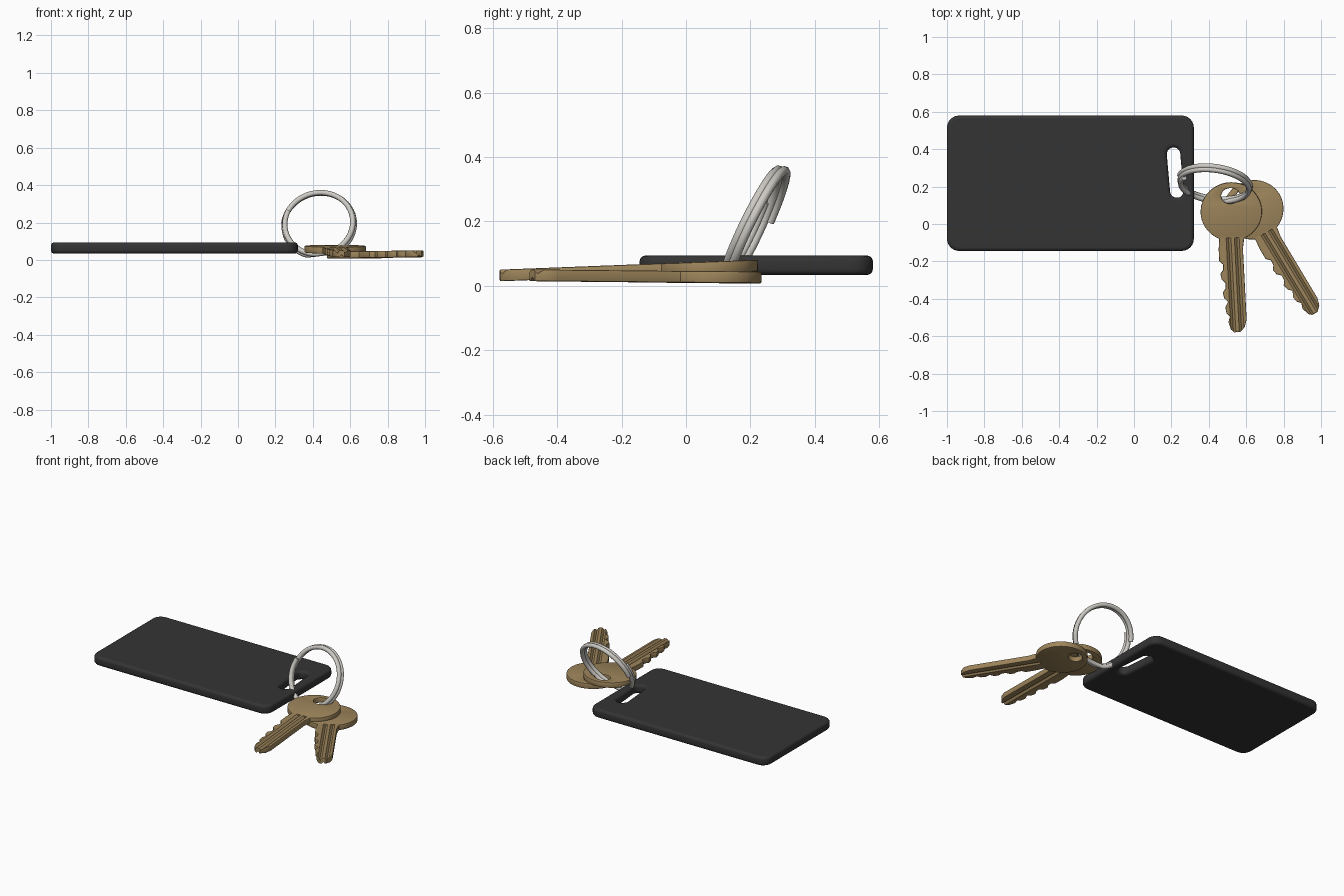
import bpy
import math
from mathutils import Matrix, Vector

cube = bpy.data.objects.get("Cube")
if cube:
    bpy.data.objects.remove(cube)


def material(name, rgb, metallic=0.0):
    m = bpy.data.materials.new(name)
    m.use_nodes = True
    m.diffuse_color = (*rgb, 1)
    m.node_tree.nodes["Principled BSDF"].inputs["Base Color"].default_value = (*rgb, 1)
    return m


BLACK = material("black plastic", (0.034, 0.034, 0.034))
BRASS = material("brass", (0.34, 0.235, 0.105))
STEEL = material("steel", (0.61, 0.59, 0.55))


def arc(cx, cy, rx, ry, start, end, steps):
    angles = [math.radians(start + (end - start) * i / steps) for i in range(steps + 1)]
    return [(cx + rx * math.cos(a), cy + ry * math.sin(a)) for a in angles]


def rounded_rect(cx, cy, hx, hy, r, steps=6):
    corners = ((1, 1, 0), (-1, 1, 90), (-1, -1, 180), (1, -1, 270))
    return [p for sx, sy, a in corners
            for p in arc(cx + sx * (hx - r), cy + sy * (hy - r), r, r, a, a + 90, steps)]


def to_mesh(obj, mat, angle):
    bpy.ops.object.select_all(action="DESELECT")
    obj.select_set(True)
    bpy.context.view_layer.objects.active = obj
    bpy.ops.object.convert(target="MESH")
    obj = bpy.context.view_layer.objects.active
    obj.data.materials.clear()
    obj.data.materials.append(mat)
    bpy.ops.object.shade_smooth_by_angle(angle=math.radians(angle))
    return obj


def new_curve(name, loops, dims, cyclic=True):
    cu = bpy.data.curves.new(name, "CURVE")
    cu.dimensions = dims
    for loop in loops:
        sp = cu.splines.new("POLY")
        sp.points.add(len(loop) - 1)
        for pt, co in zip(sp.points, loop):
            pt.co = (*co, 0, 1) if len(co) == 2 else (*co, 1)
        sp.use_cyclic_u = cyclic
    obj = bpy.data.objects.new(name, cu)
    bpy.context.collection.objects.link(obj)
    return obj


def plate(name, loops, thickness, edge, mat, rounding=1):
    """Flat slab with holes and softened rims, centred on its own z."""
    obj = new_curve(name, loops, "2D")
    cu = obj.data
    cu.fill_mode = "BOTH"
    cu.extrude = thickness / 2 - edge
    cu.bevel_depth = edge
    cu.bevel_resolution = rounding
    cu.offset = -edge
    return to_mesh(obj, mat, 40)


# Card with a slightly slanted strap slot
tilt = Matrix.Rotation(math.radians(5), 2)
slot = [tuple(tilt @ Vector(p) + Vector((0.22, 0.275)))
        for p in rounded_rect(0, 0, 0.036, 0.135, 0.0355)]
card = plate("card", [rounded_rect(-0.34, 0.218, 0.66, 0.362, 0.065), slot],
             0.06, 0.018, BLACK, 3)
card.location.z = 0.064


# Keys: round bow, toothed blade, long grooves on both faces
def key(name, x, y, z, turn, pitch):
    bow = arc(0, 0, 0.164, 0.157, -68, 244, 36)
    teeth = [(-0.078, -0.2), (-0.078, -0.26), (-0.058, -0.28), (-0.06, -0.31),
             (-0.075, -0.33), (-0.07, -0.36), (-0.05, -0.38), (-0.052, -0.41),
             (-0.068, -0.43), (-0.062, -0.46), (-0.042, -0.48), (-0.058, -0.51),
             (-0.054, -0.54), (-0.036, -0.56), (-0.046, -0.59), (-0.034, -0.63)]
    tip = [(-0.018, -0.645), (0.015, -0.645), (0.04, -0.62), (0.052, -0.58), (0.052, -0.2)]
    hole = arc(0, 0.085, 0.05, 0.042, 0, 345, 23)
    obj = plate(name, [bow + teeth + tip, hole], 0.036, 0.004, BRASS)
    for gx, side in ((-0.022, 1), (0.022, 1), (0.0, -1)):
        bpy.ops.mesh.primitive_cylinder_add(vertices=4, radius=0.015, depth=0.56,
                                            location=(gx, -0.42, side * 0.02),
                                            rotation=(math.pi / 2, 0, 0))
        cutter = bpy.context.object
        cutter.hide_render = True
        mod = obj.modifiers.new("groove", "BOOLEAN")
        mod.object = cutter
        mod.solver = "EXACT"
        bpy.context.view_layer.update()
        bpy.context.view_layer.objects.active = obj
        bpy.ops.object.modifier_apply(modifier=mod.name)
        bpy.data.objects.remove(cutter)
    obj.data.materials.clear()
    obj.data.materials.append(BRASS)
    obj.location = (x, y, z)
    obj.rotation_euler = (math.radians(pitch), 0, math.radians(turn))


key("upper_key", 0.52, 0.066, 0.057, 3, 2.2)
key("lower_key", 0.637, 0.076, 0.027, 31, -0.5)

# Split ring: a two-turn coil leaning back, flattened where it rests underneath
centre = Vector((0.432, 0.212, 0.19))
across = Vector((0.99, -0.13, 0)).normalized()
up = Vector((0.05, 0.42, 0.9)).normalized()
normal = across.cross(up)
path = []
TURNS, STEPS = 2.05, 110
for i in range(STEPS + 1):
    t = i / STEPS
    a = math.radians(175) - t * TURNS * math.tau
    r = 0.193 - 0.012 * t
    p = centre + (across * math.cos(a) + up * math.sin(a)) * r + normal * (0.036 * t - 0.018)
    p.z = max(p.z, 0.015 + 0.12 * max(0, p.x - 0.28))
    path.append(tuple(p))
ring = new_curve("split_ring", [path], "3D", cyclic=False)
ring.data.bevel_depth = 0.0145
ring.data.bevel_resolution = 2
ring.data.use_fill_caps = True
to_mesh(ring, STEEL, 50)
